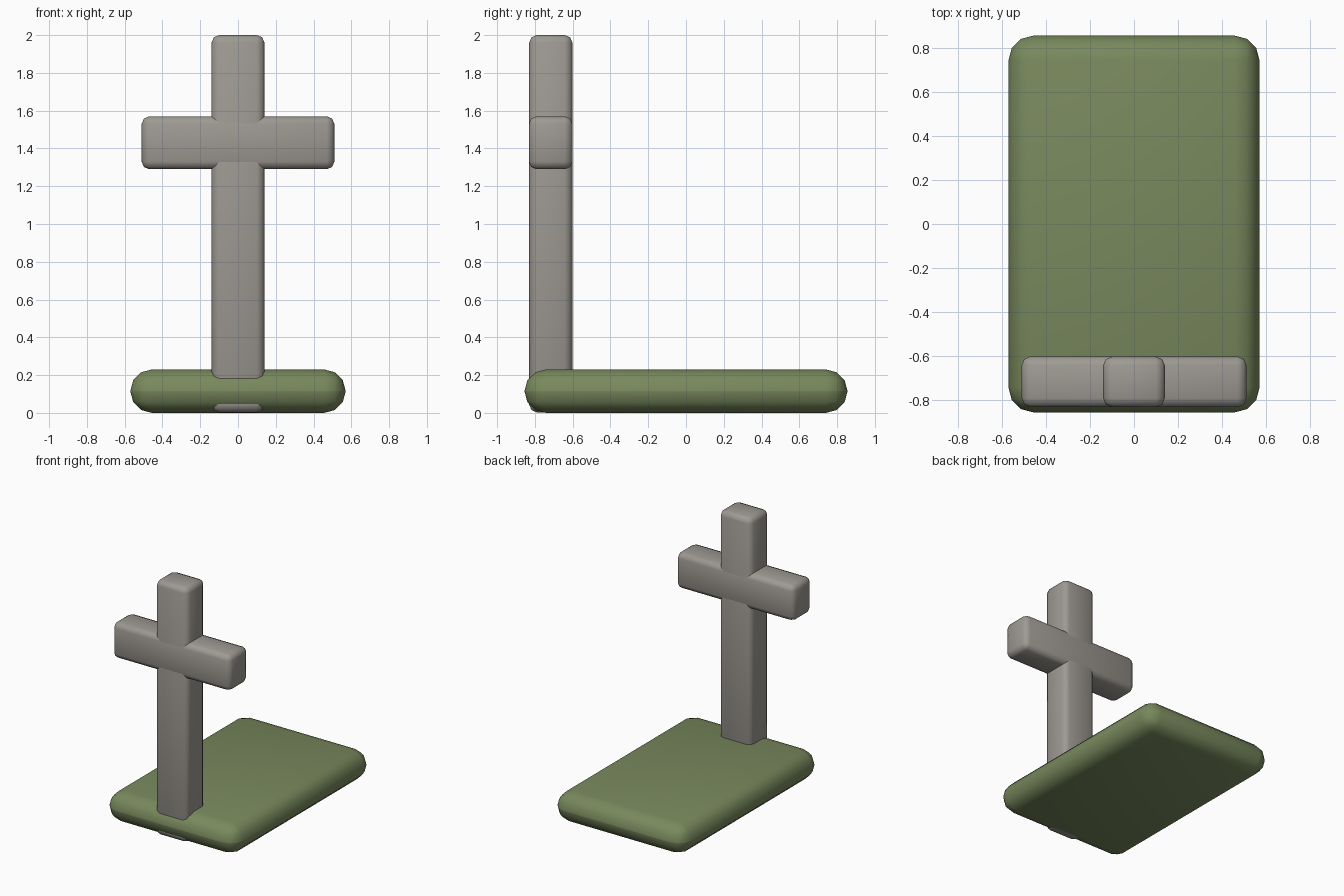
import bpy
from math import radians

if "Cube" in bpy.data.objects:
    bpy.data.objects.remove(bpy.data.objects["Cube"])


def rounded_box(name, lo, hi, radius, segments, color=None):
    """Box between two corners with rounded edges and smooth shading."""
    bpy.ops.mesh.primitive_cube_add(size=1, location=[(a + b) / 2 for a, b in zip(lo, hi)])
    ob = bpy.context.object
    ob.name = name
    ob.scale = [b - a for a, b in zip(lo, hi)]
    bpy.ops.object.transform_apply(location=False, rotation=False, scale=True)
    bevel = ob.modifiers.new("rounding", 'BEVEL')
    bevel.width = radius
    bevel.segments = segments
    bevel.limit_method = 'NONE'
    bpy.ops.object.modifier_apply(modifier=bevel.name)
    bpy.ops.object.shade_smooth_by_angle(angle=radians(50))
    mat = bpy.data.materials.new(name + "_colour")
    mat.diffuse_color = color
    mat.use_nodes = True
    mat.node_tree.nodes["Principled BSDF"].inputs["Base Color"].default_value = mat.diffuse_color
    ob.data.materials.append(mat)
    return ob


GRASS = (0.19, 0.25, 0.11, 1)
STONE = (0.34, 0.32, 0.29, 1)

# Grassy mound
rounded_box("grass_mound", (-0.57, -0.855, 0), (0.57, 0.855, 0.23), 0.114, 3, GRASS)

# Stone cross: upright sunk through the mound, and crossbar
rounded_box("cross_upright", (-0.14, -0.83, 0.003), (0.14, -0.602, 2.0), 0.04, 2, STONE)
rounded_box("cross_bar", (-0.51, -0.831, 1.29), (0.51, -0.601, 1.57), 0.04, 2, STONE)
